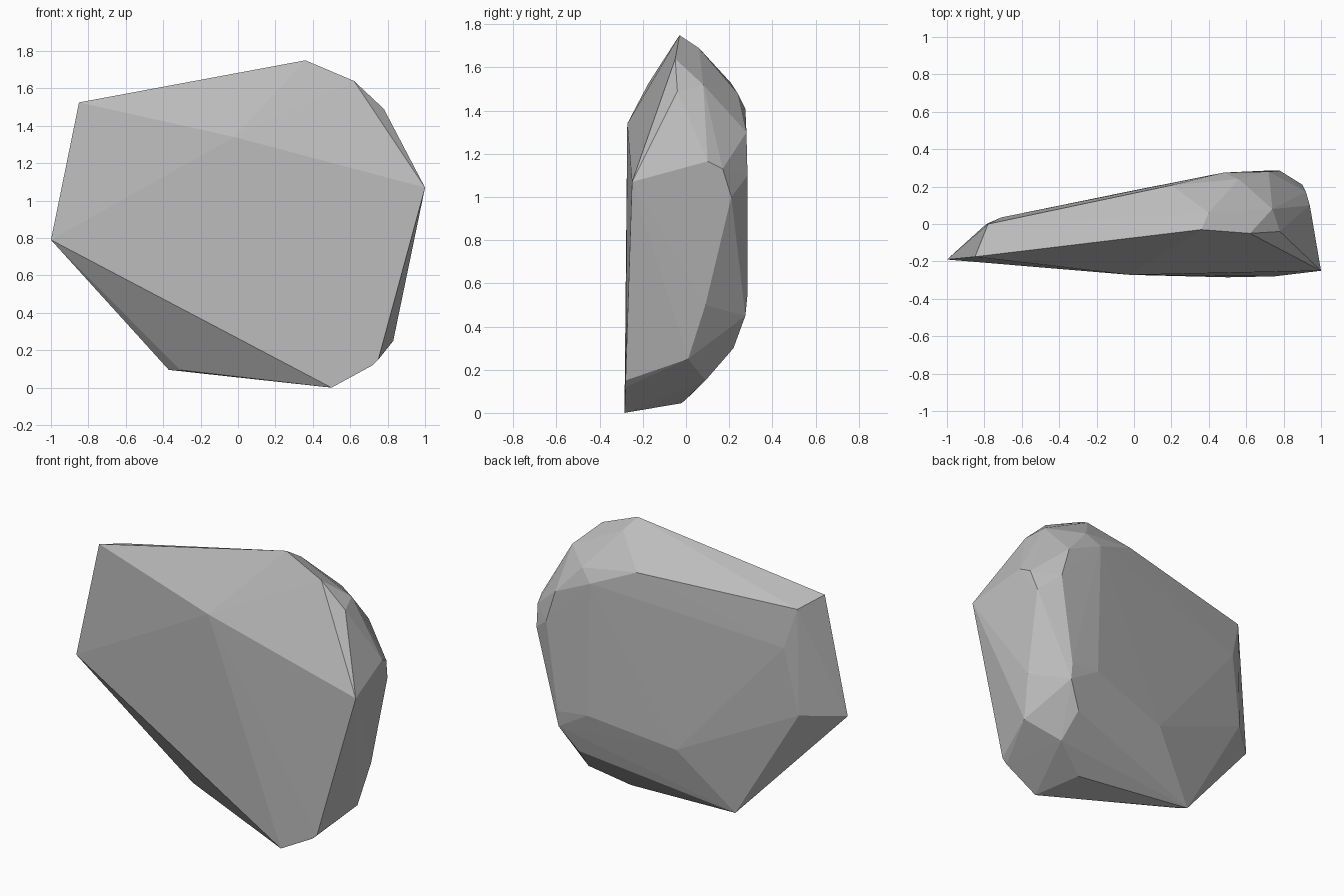
import bpy, bmesh

# Corner points of the faceted boulder, grouped by region
front = [(-1, -.19, .79), (-.85, -.175, 1.525), (-.02, -.272, 1.34),
         (1, -.25, 1.07), (.75, -.28, .15), (.72, -.28, .12), (.5, -.285, 0)]
crown = [(.36, -.03, 1.75), (.62, -.05, 1.64), (.78, -.04, 1.49),
         (.40, .06, 1.69), (.74, .08, 1.52), (.56, .24, 1.48), (.2, .207, 1.53)]
back = [(-.79, 0, .81), (-.78, 0, 1.48), (-.71, .035, 1.23), (-.05, .17, .46),
        (.48, .275, 1.41), (.72, .28, 1.30), (.78, .285, 1.10),
        (.50, .275, .57), (.70, .285, .55), (.70, .275, .45)]
right_side = [(.94, .10, 1.165), (.92, .17, 1.13), (.90, .21, 1.0),
              (.87, .09, .50), (.76, .18, .43), (.83, .01, .25)]
base = [(-.37, .035, .095), (-.31, -.01, .095), (.40, -.02, .045),
        (.62, .09, .15), (.60, .22, .30)]

# Wrap the corners in a convex shell
bm = bmesh.new()
for p in front + crown + back + right_side + base:
    bm.verts.new(p)
res = bmesh.ops.convex_hull(bm, input=bm.verts[:])
loose = [v for v in bm.verts if not v.link_faces]
bmesh.ops.delete(bm, geom=loose, context='VERTS')
bmesh.ops.recalc_face_normals(bm, faces=bm.faces[:])

mesh = bpy.data.meshes.new("boulder")
bm.to_mesh(mesh)
bm.free()

# Stone colour
stone = bpy.data.materials.new("grey stone")
stone.diffuse_color = (.5, .5, .5, 1)
mesh.materials.append(stone)

boulder = bpy.data.objects.new("boulder", mesh)
bpy.context.collection.objects.link(boulder)
